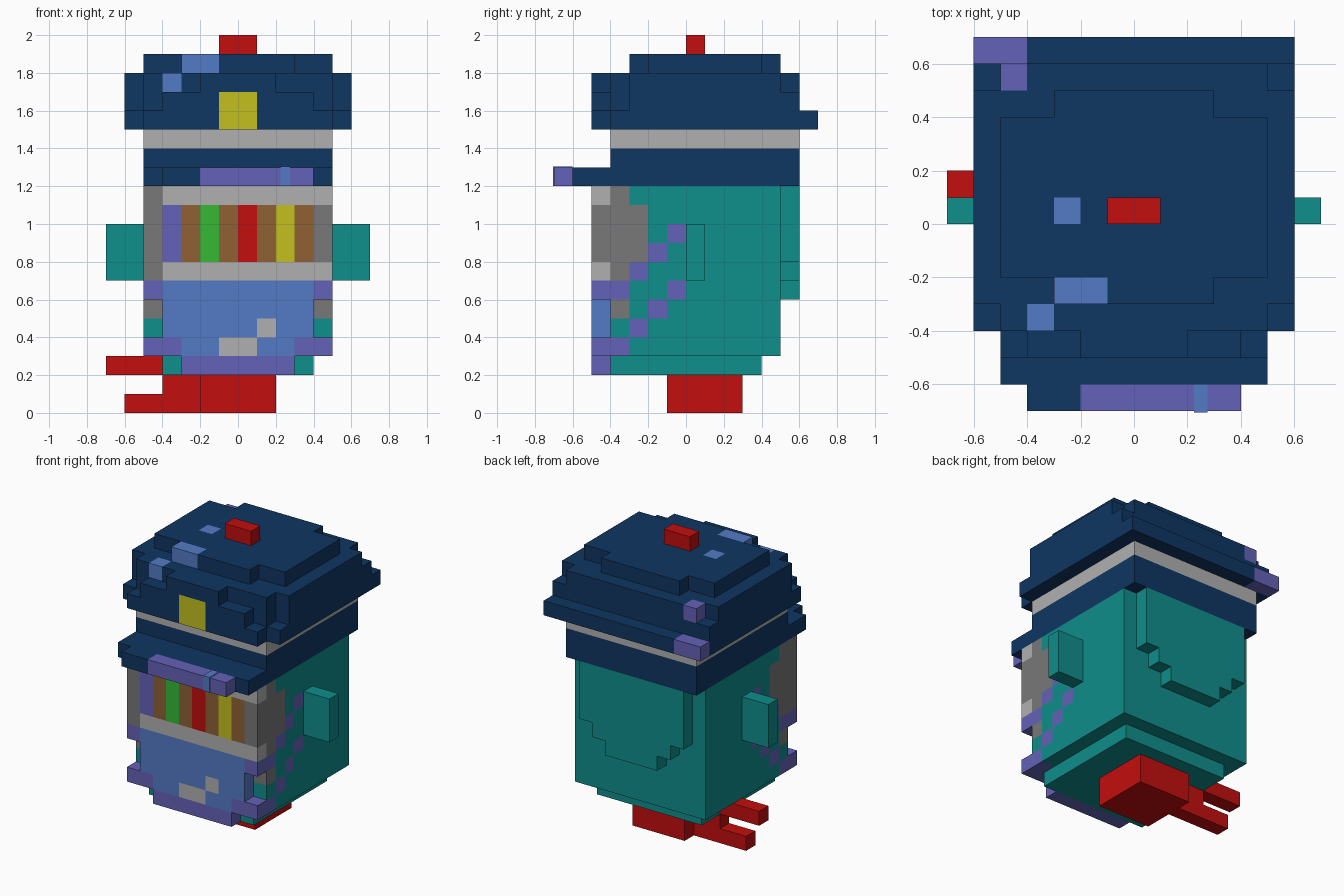
import bpy, bmesh
from mathutils import Vector

if "Cube" in bpy.data.objects:
    bpy.data.objects.remove(bpy.data.objects["Cube"], do_unlink=True)

UNIT = 0.1  # edge of one block
PALETTE = {
    "navy": (15, 54, 98), "red": (196, 14, 14), "blue": (84, 122, 198),
    "purple": (100, 98, 184), "teal": (14, 142, 139), "light_grey": (176, 176, 176),
    "mid_grey": (120, 120, 120), "yellow": (196, 192, 32), "green": (54, 184, 54),
    "brown": (142, 97, 52),
}


def linear(c):
    c /= 255
    return c / 12.92 if c < 0.04045 else ((c + 0.055) / 1.055) ** 2.4


def make_material(name, rgb):
    mat = bpy.data.materials.new(name)
    mat.use_nodes = True
    colour = (*[linear(c) for c in rgb], 1)
    mat.diffuse_color = colour
    bsdf = next(n for n in mat.node_tree.nodes if n.type == 'BSDF_PRINCIPLED')
    bsdf.inputs["Base Color"].default_value = colour
    return mat


MATS = {name: make_material(name, rgb) for name, rgb in PALETTE.items()}
SIDES = [Vector(v) for v in ((1, 0, 0), (-1, 0, 0), (0, 1, 0), (0, -1, 0), (0, 0, 1), (0, 0, -1))]


class Part:
    """Blocky part: filled with coloured boxes, later boxes repaint earlier ones."""

    def __init__(self, name):
        self.name, self.cells = name, {}

    def box(self, colour, x0, x1, y0, y1, z0, z1):
        for x in range(x0, x1):
            for y in range(y0, y1):
                for z in range(z0, z1):
                    self.cells[x, y, z] = colour

    def mid(self, colour, half, y0, y1, z0, z1):
        self.box(colour, -half, half, y0, y1, z0, z1)

    def pair(self, colour, x0, x1, y0, y1, z0, z1):
        self.box(colour, x0, x1, y0, y1, z0, z1)
        self.box(colour, -x1, -x0, y0, y1, z0, z1)

    def build(self):
        bm = bmesh.new()
        names = sorted(set(self.cells.values()))
        for cell, colour in self.cells.items():
            centre = Vector(cell) + Vector((0.5, 0.5, 0.5))
            for n in SIDES:
                if tuple(int(c) for c in Vector(cell) + n) in self.cells:
                    continue
                u = Vector((n.y, n.z, n.x))
                v = n.cross(u)
                corners = [centre + (n + a * u + b * v) / 2
                           for a, b in ((-1, -1), (1, -1), (1, 1), (-1, 1))]
                face = bm.faces.new([bm.verts.new(c * UNIT) for c in corners])
                face.material_index = names.index(colour)
        bmesh.ops.remove_doubles(bm, verts=bm.verts, dist=0.001)
        bmesh.ops.dissolve_limit(bm, angle_limit=0.01, verts=bm.verts,
                                 edges=bm.edges, delimit={'MATERIAL'})
        mesh = bpy.data.meshes.new(self.name)
        bm.to_mesh(mesh)
        bm.free()
        for name in names:
            mesh.materials.append(MATS[name])
        bpy.context.collection.objects.link(bpy.data.objects.new(self.name, mesh))


# Red foot with a forked arm on one side
foot = Part("foot")
foot.mid("red", 2, -1, 3, 0, 2)
foot.box("red", -4, -2, 1, 2, 0, 2)
foot.box("red", -6, -4, 1, 2, 0, 1)
foot.build()
prong = Part("upper_prong")
prong.box("red", -7, -4, 1, 2, 2, 3)
prong.build()

# Body with painted cheeks and diagonal straps
body = Part("body")
body.mid("teal", 4, -4, 4, 2, 3)
body.mid("teal", 5, -4, 5, 3, 12)
body.pair("mid_grey", 4, 5, -4, -2, 8, 11)
body.pair("mid_grey", 4, 5, -5, -3, 7, 12)
body.pair("mid_grey", 4, 5, -4, -3, 5, 6)
for z in (3, 6):
    body.pair("purple", 4, 5, -5, -3, z, z + 1)
    for k in range(3):
        body.pair("purple", 4, 5, k - 3, k - 2, z + k + 1, z + k + 2)
# Front panel: jaw, lip and pale shelf rails
body.mid("purple", 4, -5, -4, 3, 4)
body.mid("blue", 3, -5, -4, 3, 4)
body.mid("blue", 4, -5, -4, 4, 7)
body.mid("purple", 3, -5, -4, 2, 3)
body.mid("light_grey", 1, -5, -4, 3, 4)
body.box("light_grey", 1, 2, -5, -4, 4, 5)
for z in (7, 11):
    body.box("light_grey", -4, 5, -5, -4, z, z + 1)
# Row of coloured bars between the rails
bars = ["purple", "brown", "green", "brown", "red", "brown", "yellow", "brown"]
for i, colour in enumerate(bars):
    body.box(colour, i - 4, i - 3, -5, -4, 8, 11)
body.build()

# Raised shield on the back
shield = Part("back_shield")
for half, bottom in ((2, 6), (3, 7), (4, 8)):
    shield.mid("teal", half, 5, 6, bottom, 12)
shield.build()

# Ears
for name, x in (("left_ear", 5), ("right_ear", -7)):
    ear = Part(name)
    ear.box("teal", x, x + 2, 0, 1, 7, 10)
    ear.build()

# Cap: lower band, visor and pale ribbon
band = Part("cap_band")
band.mid("navy", 5, -4, 6, 12, 14)
band.mid("navy", 5, -6, -4, 12, 13)
band.mid("navy", 4, -7, -6, 12, 13)
band.box("purple", -2, 4, -7, -6, 12, 13)
band.build()
ribbon = Part("cap_ribbon")
ribbon.mid("light_grey", 5, -4, 6, 14, 15)
ribbon.build()

# Small shine plate wrapped on the visor edge
bpy.ops.mesh.primitive_cube_add(size=1, location=(0.25, -0.6525, 1.2525))
shine = bpy.context.object
shine.name = "visor_shine"
shine.scale = (0.05, 0.105, 0.105)
shine.data.materials.append(MATS["blue"])

# Cap crown, stepped in at the corners
crown = Part("cap_crown")
crown.mid("navy", 6, -4, 7, 15, 16)
crown.mid("navy", 6, -3, 6, 16, 17)
crown.mid("navy", 6, -3, 5, 17, 18)
crown.mid("navy", 5, -4, 6, 16, 18)
for half, z in ((5, 15), (4, 16), (2, 17)):
    crown.mid("navy", half, -5, -4, z, z + 1)
crown.mid("navy", 5, -2, 4, 18, 19)
crown.mid("navy", 3, -3, 5, 18, 19)
# Crown highlights and badge
crown.box("blue", -4, -3, -4, -3, 17, 18)
crown.box("blue", -3, -1, -3, -2, 18, 19)
crown.box("blue", -3, -2, 0, 1, 18, 19)
crown.box("purple", -6, -4, 6, 7, 15, 16)
crown.box("purple", -5, -4, 5, 6, 17, 18)
crown.mid("yellow", 1, -5, -4, 15, 17)
crown.build()

# Button on top
button = Part("cap_button")
button.mid("red", 1, 0, 1, 19, 20)
button.build()
